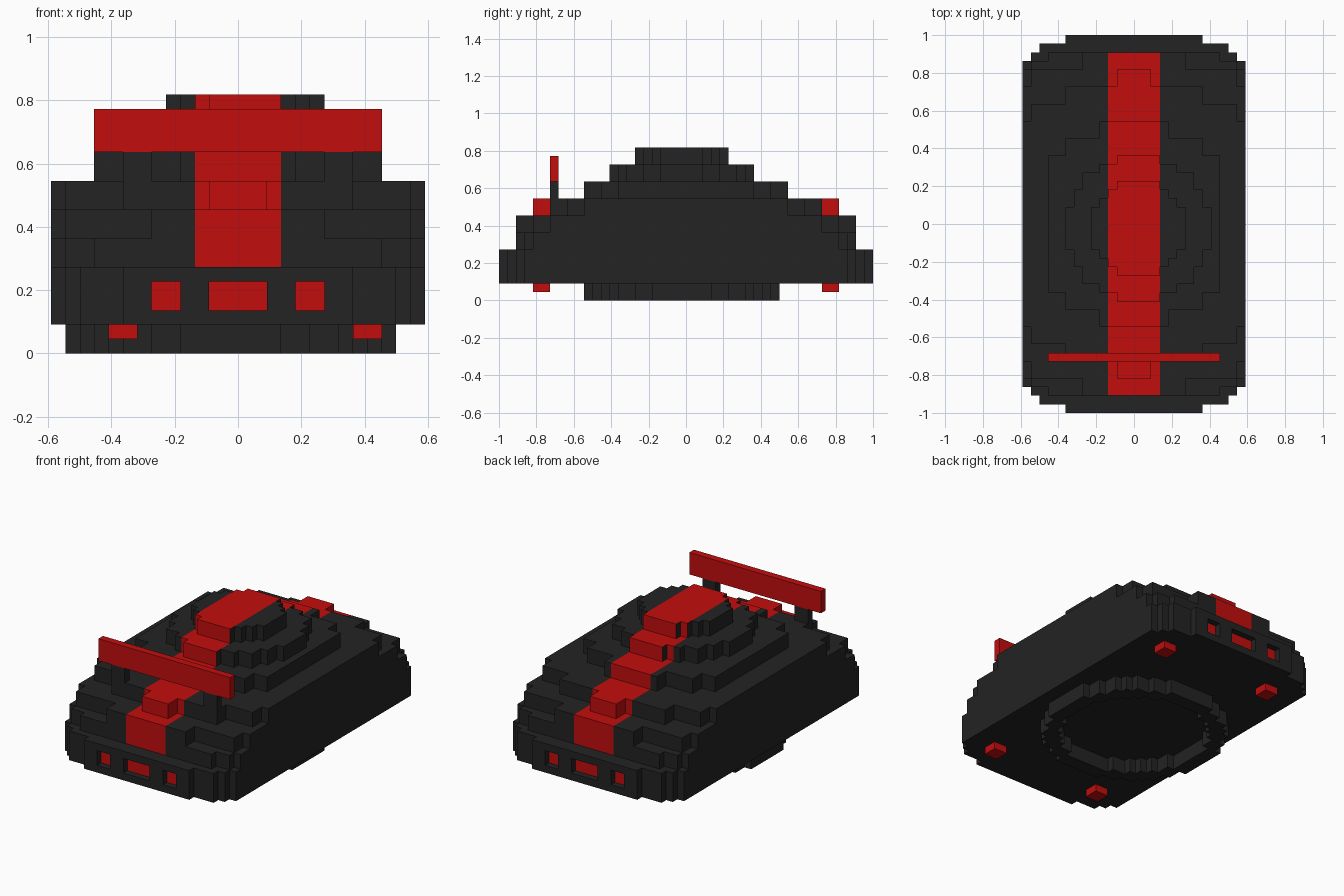
import bpy, bmesh, math

U = 1 / 22  # one block

cube = bpy.data.objects.get("Cube")
if cube:
    bpy.data.objects.remove(cube, do_unlink=True)


def material(name, color):
    m = bpy.data.materials.new(name)
    m.use_nodes = True
    m.diffuse_color = color
    bsdf = next(n for n in m.node_tree.nodes if n.type == 'BSDF_PRINCIPLED')
    bsdf.inputs["Base Color"].default_value = color
    return m


BLACK = material("charcoal black", (0.0168, 0.0168, 0.0168, 1))
RED = material("bright red", (0.54, 0.0042, 0.0042, 1))


def finish(name, bm, mats):
    me = bpy.data.meshes.new(name)
    bm.to_mesh(me)
    bm.free()
    for m in mats:
        me.materials.append(m)
    ob = bpy.data.objects.new(name, me)
    bpy.context.collection.objects.link(ob)
    return ob


def boxes(name, mat, spans):
    """One object from block spans (x0, x1, y0, y1, z0, z1)."""
    bm = bmesh.new()
    for x0, x1, y0, y1, z0, z1 in spans:
        vs = bmesh.ops.create_cube(bm, size=1)["verts"]
        for v in vs:
            v.co.x = (x1 if v.co.x > 0 else x0) * U
            v.co.y = (y1 if v.co.y > 0 else y0) * U
            v.co.z = (z1 if v.co.z > 0 else z0) * U
    return finish(name, bm, [mat])


def round_steps(diameter):
    """Quarter outline of a blocky disc with an odd diameter."""
    r, out = diameter / 2, []
    for i in range(int(r) + 1):
        h = int(math.sqrt(r * r - i * i)) + 0.5
        if out and out[-1][1] == h:
            out[-1] = (i + 0.5, h)
        else:
            out.append((i + 0.5, h))
    return out


def outline(steps, cx, cy):
    """Mirror quarter steps (half width, half depth) into a closed loop."""
    quarter = []
    for i, (x, y) in enumerate(steps):
        if i:
            quarter.append((steps[i - 1][0], y))
        quarter.append((x, y))
    back = quarter[::-1]
    loop = quarter + [(x, -y) for x, y in back]
    loop += [(-x, -y) for x, y in quarter] + [(-x, y) for x, y in back]
    return [((x + cx) * U, (y + cy) * U) for x, y in loop]


def slab(name, z0, z1, steps, cx=0, cy=0, hole=None, striped=True):
    """Extrude a stepped outline and paint the centre stripe on it."""
    bm = bmesh.new()
    for s in [steps] + ([hole] if hole else []):
        vs = [bm.verts.new((x, y, z0 * U)) for x, y in outline(s, cx, cy)]
        for a, b in zip(vs, vs[1:] + vs[:1]):
            bm.edges.new((a, b))
    bmesh.ops.triangle_fill(bm, use_beauty=True, edges=bm.edges[:], normal=(0, 0, 1))
    ext = bmesh.ops.extrude_face_region(bm, geom=bm.faces[:], use_keep_orig=True)
    top = [g for g in ext["geom"] if isinstance(g, bmesh.types.BMVert)]
    bmesh.ops.translate(bm, verts=top, vec=(0, 0, (z1 - z0) * U))
    bmesh.ops.recalc_face_normals(bm, faces=bm.faces[:])
    if striped:
        for x in (-3, 3):
            bmesh.ops.bisect_plane(bm, geom=bm.verts[:] + bm.edges[:] + bm.faces[:],
                                   dist=1e-5, plane_co=(x * U, 0, 0), plane_no=(1, 0, 0))
        for f in bm.faces:
            if (abs(f.calc_center_median().x) < 3 * U - 1e-4
                    and f.normal.z > -0.5 and abs(f.normal.x) < 0.5):
                f.material_index = 1
    return finish(name, bm, [BLACK, RED])


# Underside ring
slab("underside_ring", 0, 2, round_steps(23), -0.5, -0.5,
     hole=round_steps(19), striped=False)

# Stepped body, bottom to top
slab("base", 2, 6, [(11, 21), (12, 20), (13, 19)], striped=False)
slab("lower_deck", 6, 8, [(10, 20), (12, 19), (13, 18)])
slab("middle_deck", 8, 10, [(6, 20), (12, 18), (13, 16)])
slab("upper_deck", 10, 12, [(8, 16), (12, 14), (13, 12)])
slab("cabin_base", 12, 14, [(4, 12), (8, 10), (10, 8)])
slab("cabin", 14, 16, round_steps(17), 0.5, -0.5)
slab("roof", 16, 18, round_steps(11), 0.5, -0.5)

# Bumpers framing the recessed lamps, stripe bumps and feet at both ends
for end, s in (("front", -1), ("back", 1)):
    def span(a, b):
        return tuple(sorted((a * s, b * s)))

    face = span(21, 22)
    rails = [(-8, 8, *face, 2, 3), (-8, 8, *face, 5, 6)]
    posts = [(x, x + 2, *face, 3, 5) for x in (-8, -4, 2, 6)]
    boxes(end + "_bumper", BLACK, rails + posts)
    lamp = span(21, 21.15)
    boxes(end + "_lamps", RED, [(a, b, *lamp, 3, 5) for a, b in ((-6, -4), (-2, 2), (4, 6))])
    boxes(end + "_stripe_bump", RED, [(-2, 2, *span(16, 18), 10, 12)])
    boxes(end + "_feet", RED, [(x, x + 2, *span(16, 18), 1, 2) for x in (-9, 8)])

# Wing on two posts
boxes("wing", RED, [(-10, 10, -16, -15, 14, 17)])
boxes("wing_posts", BLACK, [(x, x + 2, -16, -15, 12, 14) for x in (-8, 6)])
